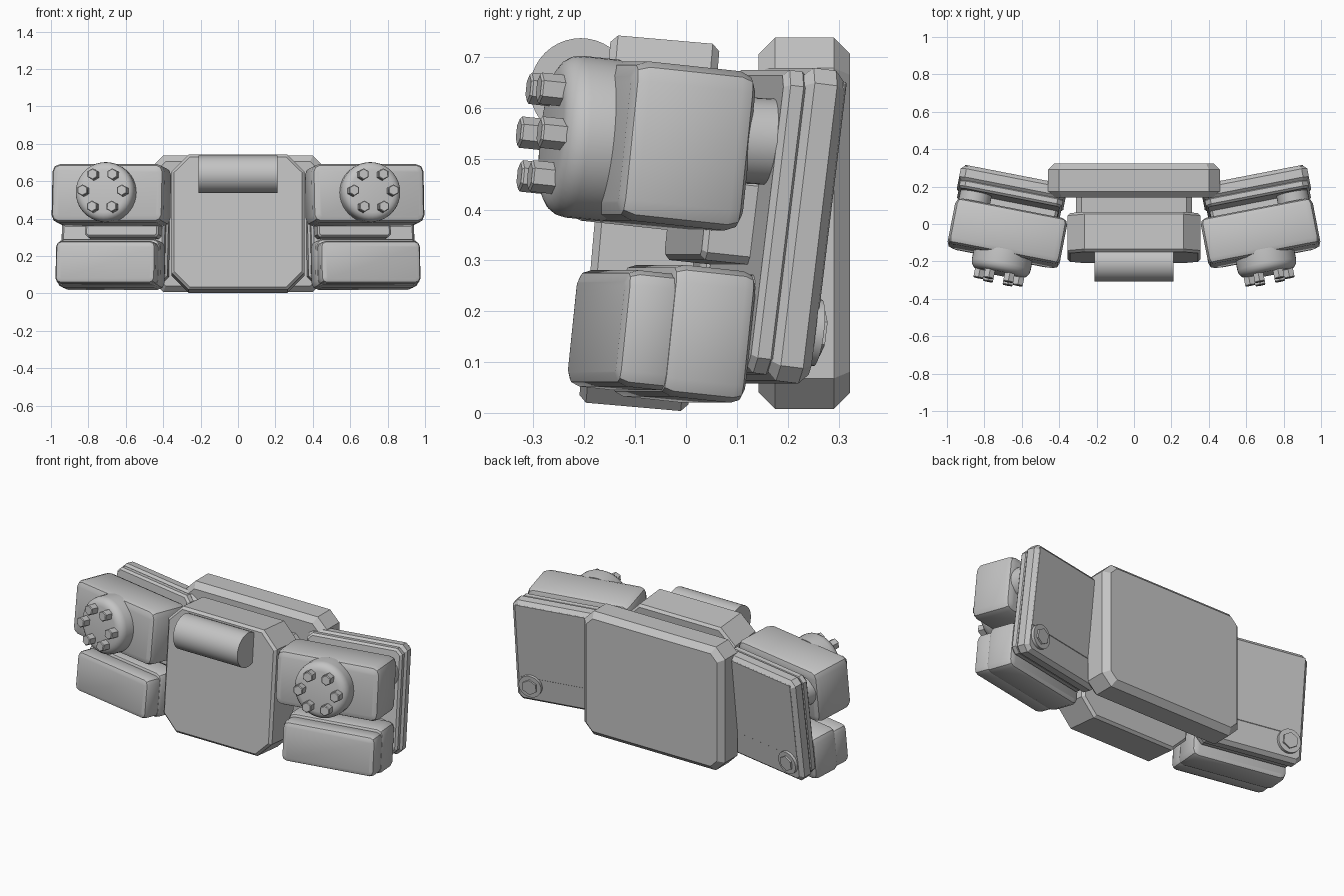
import bpy, bmesh
from math import radians, cos, sin, pi
from mathutils import Matrix, Vector, Euler

if "Cube" in bpy.data.objects:
    bpy.data.objects.remove(bpy.data.objects["Cube"], do_unlink=True)

grey = bpy.data.materials.new("plain grey")
grey.use_nodes = True
colour = (0.55, 0.55, 0.55, 1)
grey.diffuse_color = colour
grey.node_tree.nodes["Principled BSDF"].inputs["Base Color"].default_value = colour


def finish(name, bm, matrix):
    bmesh.ops.recalc_face_normals(bm, faces=bm.faces)
    mesh = bpy.data.meshes.new(name)
    bm.to_mesh(mesh)
    bm.free()
    mesh.materials.append(grey)
    obj = bpy.data.objects.new(name, mesh)
    bpy.context.collection.objects.link(obj)
    obj.matrix_world = matrix
    bpy.context.view_layer.objects.active = obj
    obj.select_set(True)
    bpy.ops.object.shade_smooth_by_angle(angle=radians(25))
    obj.select_set(False)


def pose(loc, tilt=0, turn=0):
    """Placement leaning back by tilt and turned about the vertical."""
    rot = Euler((radians(-tilt), 0, radians(turn))).to_matrix().to_4x4()
    return Matrix.Translation(loc) @ rot


def block(name, size, corner, rim, matrix, segments=1):
    """Box with chamfered corners in front outline and bevelled face rims."""
    bm = bmesh.new()
    bmesh.ops.create_cube(bm, size=1)
    bmesh.ops.scale(bm, vec=size, verts=bm.verts)
    depth_edges = [e for e in bm.edges
                   if abs(e.verts[0].co.y - e.verts[1].co.y) > size[1] / 2]
    bmesh.ops.bevel(bm, geom=depth_edges, offset=corner, segments=segments,
                    profile=0.5, affect='EDGES')
    rims = [e for e in bm.edges
            if abs(e.verts[0].co.y - e.verts[1].co.y) < size[1] / 2]
    bmesh.ops.bevel(bm, geom=rims, offset=rim, segments=segments,
                    profile=0.5, affect='EDGES')
    finish(name, bm, matrix)


def disc(name, radius, depth, sides, matrix, centre=(0, 0, 0), rim=0, axis='X', steps=4):
    """Cylinder along local y, or along x when axis is Y; rim rounds its -y end."""
    bm = bmesh.new()
    bmesh.ops.create_cone(bm, cap_ends=True, segments=sides, radius1=radius,
                          radius2=radius, depth=depth)
    if rim:
        edges = [e for e in bm.edges if all(v.co.z > 0 for v in e.verts)]
        bmesh.ops.bevel(bm, geom=edges, offset=rim, segments=steps,
                        profile=0.5, affect='EDGES')
    bmesh.ops.rotate(bm, matrix=Matrix.Rotation(pi / 2, 3, axis), verts=bm.verts)
    bmesh.ops.translate(bm, vec=centre, verts=bm.verts)
    finish(name, bm, matrix)


# Centre: back plate, leaning front block, connector and roll
block("back_plate", (0.92, 0.18, 0.73), 0.06, 0.032, pose((0, 0.233, 0.373)))
block("centre_block", (0.71, 0.215, 0.725), 0.09, 0.014, pose((0, -0.072, 0.373), 5))
block("centre_connector", (0.62, 0.14, 0.4), 0.03, 0.01, pose((0, 0.1, 0.42)))
disc("front_roll", 0.1, 0.42, 40, pose((0, -0.207, 0.637)), axis='Y')

for side, s in (("left", 1), ("right", -1)):
    turn = 11 * s

    # Upper box with round cap and ring of hexagonal bolts
    upper = pose((0.677 * s, -0.05, 0.525), 6, turn)
    block(side + "_upper_box", (0.61, 0.25, 0.315), 0.04, 0.032, upper, 2)
    disc(side + "_round_cap", 0.16, 0.12, 40, upper, (0, -0.16, 0), 0.045)
    for i in range(6):
        a = i * pi / 3
        disc(f"{side}_cap_bolt_{i + 1}", 0.031, 0.06, 6, upper,
             (0.107 * cos(a), -0.235, 0.1 * sin(a)), 0.004, steps=1)

    # Lower box in two layers
    lower = pose((0.677 * s, 0, 0.155), 6, turn)
    block(side + "_lower_box", (0.56, 0.17, 0.26), 0.035, 0.025, lower @ Matrix.Translation((0, -0.005, 0)), 2)
    block(side + "_lower_front_panel", (0.545, 0.12, 0.23), 0.03, 0.025,
          lower @ Matrix.Translation((0, -0.12, -0.005)), 2)

    # Link behind the boxes
    block(side + "_middle_link", (0.4, 0.12, 0.17), 0.015, 0.01,
          pose((0.61 * s, 0.06, 0.38), 6, turn))

    # Rear panel with front frame, seam strip, spacers and rear bolt
    rear = pose((0.655 * s, 0.172, 0.37), 7, turn)
    block(side + "_rear_panel", (0.58, 0.085, 0.62), 0.03, 0.02,
          rear @ Matrix.Translation((0, 0.015, 0)))
    block(side + "_rear_panel_frame", (0.56, 0.05, 0.6), 0.03, 0.012,
          rear @ Matrix.Translation((0, -0.04, 0)))
    block(side + "_rear_cover", (0.54, 0.006, 0.45), 0.003, 0.002,
          rear @ Matrix.Translation((0, 0.057, 0.065)))
    disc(side + "_upper_spacer", 0.085, 0.1, 32, pose((0.85 * s, 0.135, 0.535), 3, turn))
    disc(side + "_lower_spacer", 0.058, 0.08, 32, pose((0.85 * s, 0.11, 0.215), 3, turn))
    disc(side + "_rear_bolt_washer", 0.066, 0.04, 32, rear, (0.2 * s, 0.055, -0.205))
    disc(side + "_rear_bolt_head", 0.045, 0.05, 6, rear, (0.2 * s, 0.06, -0.205))
